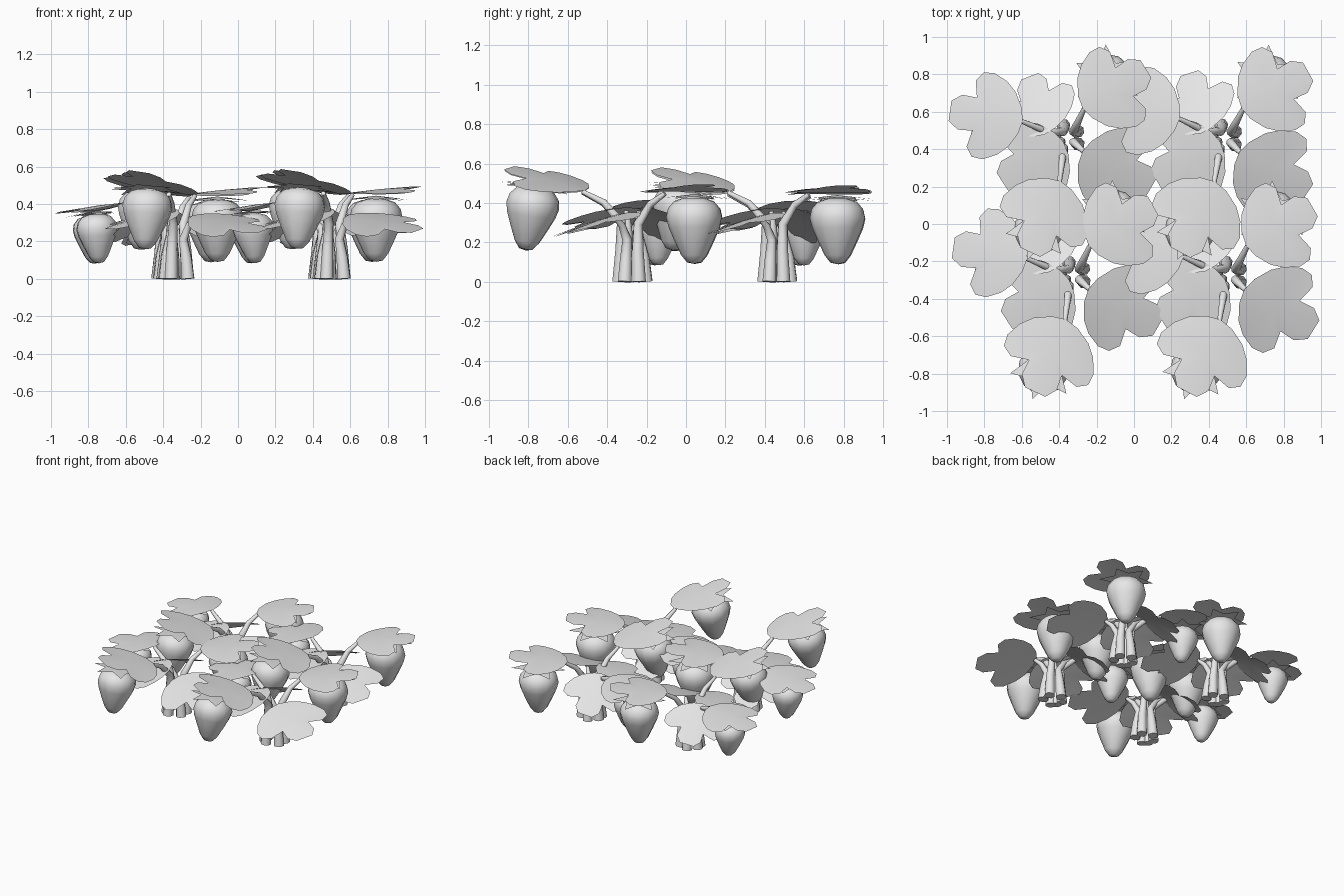
import bpy, bmesh, math
from mathutils import Matrix, Vector

cube = bpy.data.objects.get("Cube")
if cube:
    bpy.data.objects.remove(cube)

grey = bpy.data.materials.new("pale_grey")
grey.use_nodes = True
grey.diffuse_color = (0.8, 0.8, 0.8, 1)
grey.node_tree.nodes["Principled BSDF"].inputs["Base Color"].default_value = (0.8, 0.8, 0.8, 1)


def mesh_from(bm, name):
    bmesh.ops.recalc_face_normals(bm, faces=bm.faces)
    for f in bm.faces:
        f.smooth = True
    me = bpy.data.meshes.new(name)
    bm.to_mesh(me)
    bm.free()
    me.materials.append(grey)
    return me


# Flat blade: a fan of faces from a middle point to an outline
def blade_mesh(name, outline, middle):
    bm = bmesh.new()
    rim = [bm.verts.new(p) for p in outline]
    mid = bm.verts.new(middle)
    for i, v in enumerate(rim):
        bm.faces.new((mid, rim[i - 1], v))
    me = mesh_from(bm, name)
    if me.polygons[0].normal.z < 0:
        me.flip_normals()
    return me


# Three-lobed leaf, tip along +x
HALF = [(0, .07), (.045, .15), (.1, .2), (.175, .235), (.235, .23), (.27, .18),
        (.25, .09), (.33, .095), (.385, .055)]
flat = [(-.015, 0)] + HALF + [(x, -y) for x, y in reversed(HALF)]
LEAF = blade_mesh("leaf", [(x, y, -.3 * y * y) for x, y in flat], (.16, 0, .005))

# Star of pointed sepals that crowns a fruit
star = []
for i in range(12):
    r, z = ((.19, -.01), (.1, .0))[i % 2]
    star.append((r * math.cos(i * math.pi / 6), r * math.sin(i * math.pi / 6), z))
SEPALS = blade_mesh("sepals", star, (0, 0, .012))

# Heart-shaped fruit, turned from a profile, shoulder at z = 0
PROFILE = [(0, -.32), (.035, -.313), (.065, -.275), (.1, -.2), (.128, -.135),
           (.14, -.085), (.13, -.04), (.1, -.005), (.05, .012), (0, .012)]


def fruit_mesh():
    bm = bmesh.new()
    vs = [bm.verts.new((r, 0, z)) for r, z in PROFILE]
    edges = [bm.edges.new(p) for p in zip(vs, vs[1:])]
    bmesh.ops.spin(bm, geom=vs + edges, axis=(0, 0, 1), cent=(0, 0, 0),
                   steps=12, angle=math.tau)
    bmesh.ops.remove_doubles(bm, verts=bm.verts, dist=.0005)
    return mesh_from(bm, "fruit")


# Tapered stem swept along a few points
def stem_mesh(points):
    cu = bpy.data.curves.new("stem_path", "CURVE")
    cu.dimensions = "3D"
    cu.bevel_depth = 1
    cu.bevel_resolution = 2
    cu.use_fill_caps = True
    sp = cu.splines.new("POLY")
    sp.points.add(len(points) - 1)
    for i, p in enumerate(points):
        sp.points[i].co = (*p, 1)
        sp.points[i].radius = .037 - .025 * i / (len(points) - 1)
    ob = bpy.data.objects.new("stem_path", cu)
    me = bpy.data.meshes.new_from_object(ob)
    bpy.data.objects.remove(ob)
    me.materials.clear()
    me.materials.append(grey)
    me.shade_smooth()
    me.name = "stem"
    return me


def place(loc, az, pitch=0, roll=0, scale=1):
    return (Matrix.Translation(loc) @ Matrix.Rotation(math.radians(az), 4, "Z")
            @ Matrix.Rotation(math.radians(-pitch), 4, "Y")
            @ Matrix.Rotation(math.radians(roll), 4, "X") @ Matrix.Scale(scale, 4))


# name: leaf base, heading, pitch, roll, size
LEAVES = {
    "left": ((-.255, .095, .41), 172, -8, 0, 1.01),
    "back_left": ((-.125, .03, .36), 104, -28, -15, .93),
    "back_right": ((.1, .17, .455), 32, 5, 0, 1.02),
    "right": ((.1, -.08, .335), -28, -11, 11, 1.08),
    "front_left": ((-.03, -.03, .37), 213, -15, 0, 1.03),
    "front": ((-.04, -.25, .465), 247, 15, -8, 1.09),
}
# leaf name: fruit shoulder, heading, lean, size
FRUITS = {
    "left": ((-.43, .12, .335), 170, -4, .79),
    "back_right": ((.22, .32, .41), 32, 0, 1.0),
    "front": ((-.15, -.49, .465), 250, 10, .97),
}

FRUIT = fruit_mesh()
parts = []
for name, (loc, az, pitch, roll, size) in LEAVES.items():
    parts.append((name + "_leaf", LEAF, place(loc, az, pitch, roll, size)))
    # stem climbs from the root ring, gathers inward, then arches out to the leaf
    tip = Vector(loc) - Vector((0, 0, .012))
    out = Vector((math.cos(math.radians(az)), math.sin(math.radians(az)), 0))
    root = out * .07
    knee = root * .45 + tip * .1
    knee.z = tip.z * .66
    bend = knee.lerp(tip, .45)
    bend.z = tip.z * .88
    parts.append((name + "_stem", stem_mesh([root, root * .85 + Vector((0, 0, tip.z * .35)),
                                             knee, bend, tip]), Matrix()))
for name, (loc, az, lean, size) in FRUITS.items():
    parts.append((name + "_fruit", FRUIT, place(loc, az, lean, 0, size)))
    crown = Vector(loc) + Vector((0, 0, .018))
    parts.append((name + "_sepals", SEPALS, place(crown, az, lean, 0, size)))

# Four plants: position, turn, size
PLANTS = {
    "back_left_plant": (-.36, .46, 0, .98),
    "back_right_plant": (.48, .46, -3, 1.0),
    "front_left_plant": (-.33, -.275, 0, 1.0),
    "front_right_plant": (.505, -.275, -2, 1.01),
}
for plant, (x, y, turn, size) in PLANTS.items():
    base = place((x, y, 0), turn, scale=size)
    for name, me, mat in parts:
        ob = bpy.data.objects.new(plant + "_" + name, me)
        ob.matrix_world = base @ mat
        bpy.context.collection.objects.link(ob)
